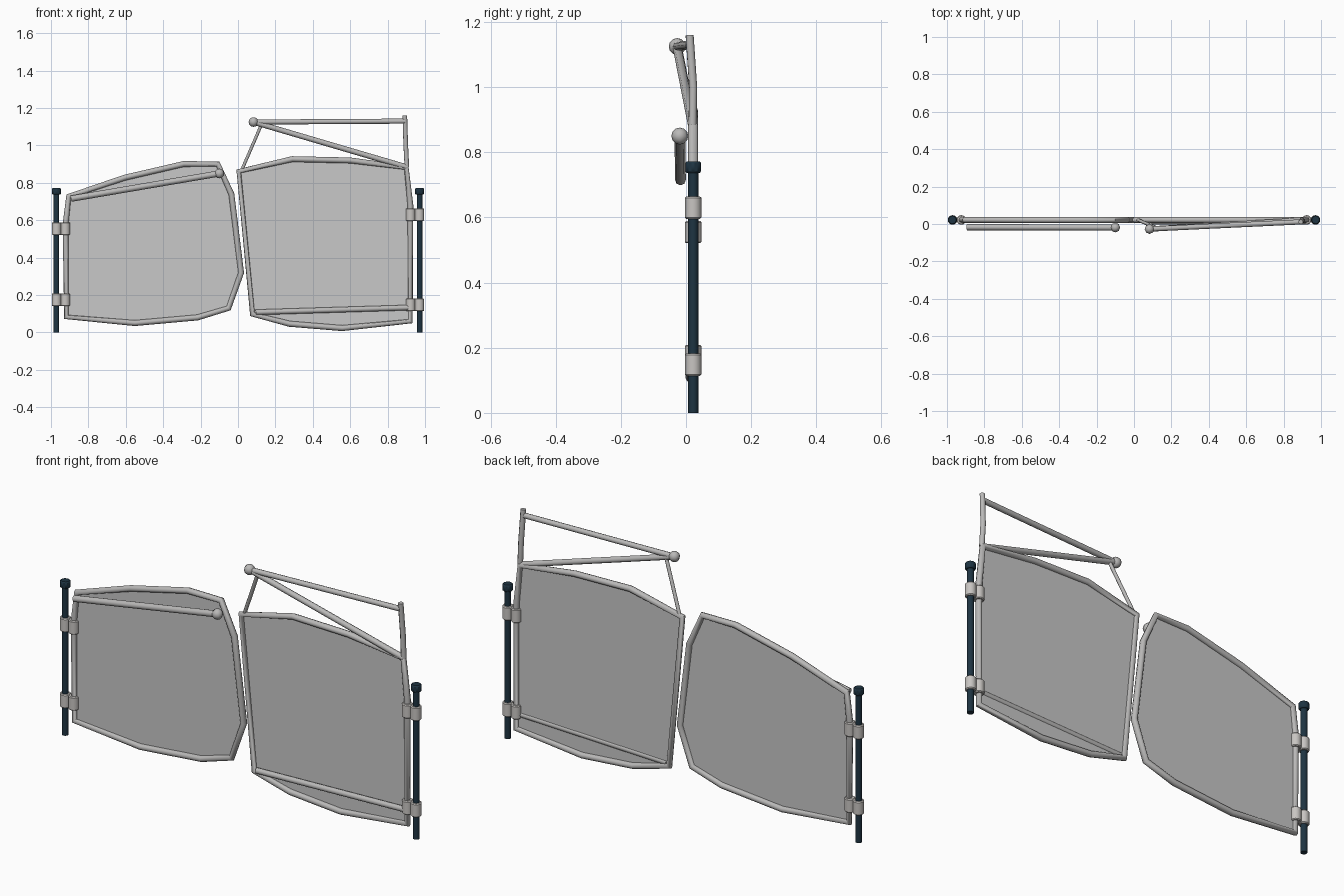
import bpy
from mathutils import Vector

if "Cube" in bpy.data.objects:
    bpy.data.objects.remove(bpy.data.objects["Cube"], do_unlink=True)


def material(name, rgb, rough):
    m = bpy.data.materials.new(name)
    m.use_nodes = True
    m.diffuse_color = (*rgb, 1)
    node = m.node_tree.nodes["Principled BSDF"]
    node.inputs["Base Color"].default_value = (*rgb, 1)
    node.inputs["Roughness"].default_value = rough
    return m


TUBE = material("light_grey_tube", (0.49, 0.485, 0.48), 0.4)
CLAMP = material("pale_warm_grey_clamp", (0.58, 0.56, 0.54), 0.4)
SHEET = material("pale_grey_sheet", (0.58, 0.58, 0.58), 0.7)
POST = material("dark_blue_post", (0.013, 0.034, 0.054), 0.4)
Y = 0.022


def finish(name, mat, angle=0.9):
    ob = bpy.context.object
    ob.name = name
    ob.data.materials.clear()
    ob.data.materials.append(mat)
    bpy.ops.object.shade_smooth_by_angle(angle=angle)
    return ob


def tube(name, points, radius, closed=False):
    """Round bar swept along a straight-sided path."""
    cu = bpy.data.curves.new(name, "CURVE")
    cu.dimensions = "3D"
    cu.bevel_depth = radius
    cu.bevel_resolution = 2
    cu.use_fill_caps = True
    sp = cu.splines.new("POLY")
    sp.points.add(len(points) - 1)
    for p, co in zip(sp.points, points):
        p.co = (*co, 1)
    sp.use_cyclic_u = closed
    ob = bpy.data.objects.new(name, cu)
    bpy.context.collection.objects.link(ob)
    bpy.ops.object.select_all(action="DESELECT")
    ob.select_set(True)
    bpy.context.view_layer.objects.active = ob
    bpy.ops.object.convert(target="MESH")
    return finish(name, TUBE)


def cylinder(name, mat, x, z0, z1, radius, sides, angle=0.9):
    bpy.ops.mesh.primitive_cylinder_add(vertices=sides, radius=radius, depth=z1 - z0,
                                        location=(x, Y, (z0 + z1) / 2))
    return finish(name, mat, angle)


def soften(ob, width):
    bev = ob.modifiers.new("soft_edge", "BEVEL")
    bev.width = width


def knob(name, loc):
    bpy.ops.mesh.primitive_uv_sphere_add(segments=8, ring_count=6, radius=0.026, location=loc)
    finish(name, TUBE)


def panel(side, outline):
    """Tubular frame with a flat sheet stretched inside it."""
    pts = [(x, Y, z) for x, z in outline]
    tube(side + "_frame", pts, 0.0155, True)
    me = bpy.data.meshes.new(side + "_sheet")
    me.from_pydata(pts, [], [range(len(pts))])
    me.materials.append(SHEET)
    bpy.context.collection.objects.link(bpy.data.objects.new(side + "_sheet", me))


# Framed panels
panel("right", [(-0.905, 0.728), (-0.605, 0.828), (-0.29, 0.901), (-0.108, 0.901),
                (-0.035, 0.74), (0.017, 0.32), (-0.05, 0.13), (-0.216, 0.08),
                (-0.552, 0.05), (-0.918, 0.083), (-0.922, 0.58)])
panel("left", [(0.004, 0.862), (0.29, 0.927), (0.6, 0.92), (0.9, 0.882),
               (0.922, 0.68), (0.922, 0.06), (0.557, 0.023), (0.275, 0.046), (0.077, 0.098)])

# Posts with caps, and paired clamps gripping post and frame
for side, s, heights in (("right", -1, (0.175, 0.555)), ("left", 1, (0.148, 0.63))):
    cylinder(side + "_post", POST, s * 0.971, 0, 0.75, 0.016, 10)
    soften(cylinder(side + "_post_cap", POST, s * 0.971, 0.737, 0.772, 0.026, 8, 0.5), 0.005)
    for where, z in zip(("lower", "upper"), heights):
        for part, x in (("post", 0.97), ("frame", 0.923)):
            name = f"{side}_{where}_{part}_clamp"
            soften(cylinder(name, CLAMP, s * x, z - 0.034, z + 0.034, 0.0255, 16), 0.004)

# Right panel's straight arm with its end knob
knob("right_arm_knob", (-0.1, -0.019, 0.85))
tube("right_arm", [(-0.893, -0.017, 0.715), (-0.1, -0.019, 0.85)], 0.0165)

# Left panel's lower bar
tube("left_lower_bar", [(0.095, 0.013, 0.108), (0.915, 0.013, 0.133)], 0.0145)

# Left panel's raised triangular boom
tip = Vector((0.083, -0.027, 1.125))
hinge = Vector((0.903, 0.02, 0.884))
mast_top = Vector((0.892, 0.011, 1.16))
joint = mast_top - Vector((0, 0, 0.03))
knob("boom_knob", tip)
tube("boom_top_bar", [tip, joint], 0.0135)
tube("boom_diagonal", [tip, hinge], 0.0145)
tube("boom_mast", [hinge, (0.897, 0.022, 1.0), mast_top], 0.013)
tube("boom_strut", [tip.lerp(joint, 0.06), (0.02, Y, 0.868)], 0.009)
